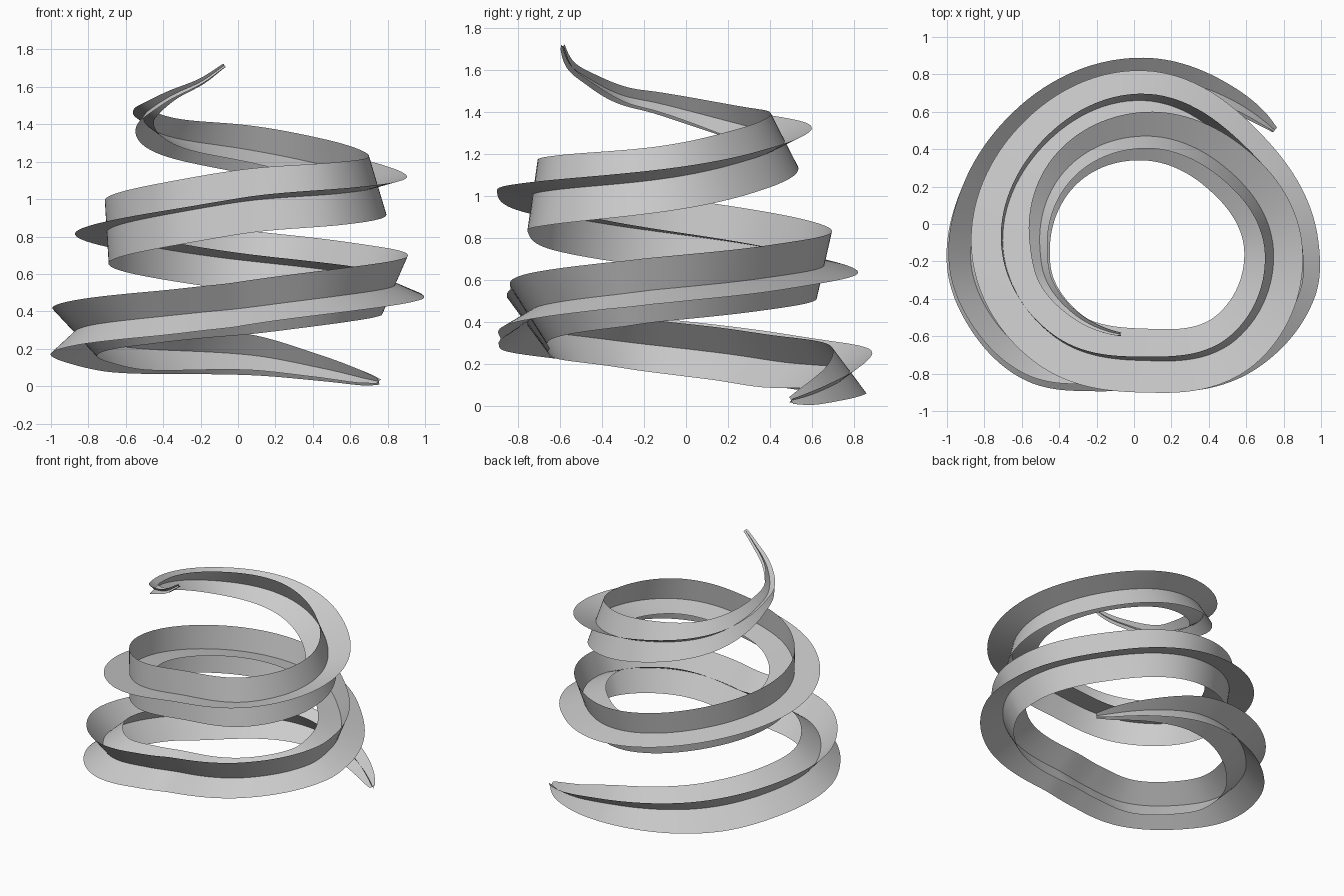
import bpy, math
from mathutils import Vector

if "Cube" in bpy.data.objects:
    bpy.data.objects.remove(bpy.data.objects["Cube"])

CX, CY = 0.05, -0.13      # spiral axis
STEPS = 14                # rows between key points

# key points: angle (deg), radius, height, fin length
KEYS = [
    (42, .945, .025, .02), (49, .935, .045, .05), (64, .92, .095, .085), (90, .91, .168, .136),
    (135, .875, .205, .178), (160, .895, .25, .178), (185, .925, .295, .175), (202, .895, .327, .173),
    (225, .82, .36, .172), (247, .68, .393, .17),
    (270, .615, .42, .17), (315, .735, .487, .17), (345, .80, .53, .169), (360, .785, .555, .168),
    (405, .72, .61, .166), (450, .79, .67, .165), (495, .765, .75, .167),
    (540, .75, .83, .17), (585, .67, .91, .172), (630, .60, .99, .172),
    (675, .695, 1.03, .17), (720, .695, 1.08, .163), (765, .615, 1.175, .158),
    (810, .60, 1.265, .145), (855, .59, 1.335, .112), (900, .553, 1.443, .066),
    (918, .547, 1.48, .052), (940, .515, 1.56, .033), (960, .49, 1.63, .022), (975, .475, 1.715, .014),
]


def catmull(a, b, c, d, t, ka, kb, kc, kd):
    """Cubic through b and c with slopes suited to uneven key spacing."""
    h = kc - kb
    m0 = (c - a) / (kc - ka) * h
    m1 = (d - b) / (kd - kb) * h
    return ((2*t**3 - 3*t*t + 1)*b + (t**3 - 2*t*t + t)*m0
            + (3*t*t - 2*t**3)*c + (t**3 - t*t)*m1)


# smooth path samples: (angle, point, fin length)
samples = []
last = len(KEYS) - 1
for i in range(last):
    k = [KEYS[max(0, min(last, i + o))] for o in (-1, 0, 1, 2)]
    for s in range(STEPS + (i == last - 1)):
        t = s / STEPS
        deg = k[1][0] + (k[2][0] - k[1][0]) * t
        angles = [q[0] for q in k]
        r, z, length = (catmull(*[q[j] for q in k], t, *angles) for j in (1, 2, 3))
        a = math.radians(deg)
        samples.append((deg, Vector((CX + r*math.cos(a), CY + r*math.sin(a), z)), length))


def ribbon(name, offset):
    """One twisting tapered strip centred on the path."""
    verts, faces = [], []
    n = len(samples)
    for i, (deg, p, length) in enumerate(samples):
        tan = (samples[min(i+3, n-1)][1] - samples[max(i-3, 0)][1]).normalized()
        out = tan.cross(Vector((0, 0, 1))).normalized()
        up = out.cross(tan)
        w = math.radians(27 + deg / 9 + offset)
        d = (out * math.cos(w) + up * math.sin(w)) * length
        verts += [p - d, p, p + d]
        if i:
            b = 3 * i
            faces += [(b-3, b-2, b+1, b), (b-2, b-1, b+2, b+1)]
    me = bpy.data.meshes.new(name)
    me.from_pydata(verts, [], faces)
    me.polygons.foreach_set("use_smooth", [True] * len(faces))
    ob = bpy.data.objects.new(name, me)
    bpy.context.collection.objects.link(ob)
    return ob


# two ribbons crossing at right angles form the four-finned spiral
ribbon("spiral_fin_pair_a", 0)
ribbon("spiral_fin_pair_b", 90)
